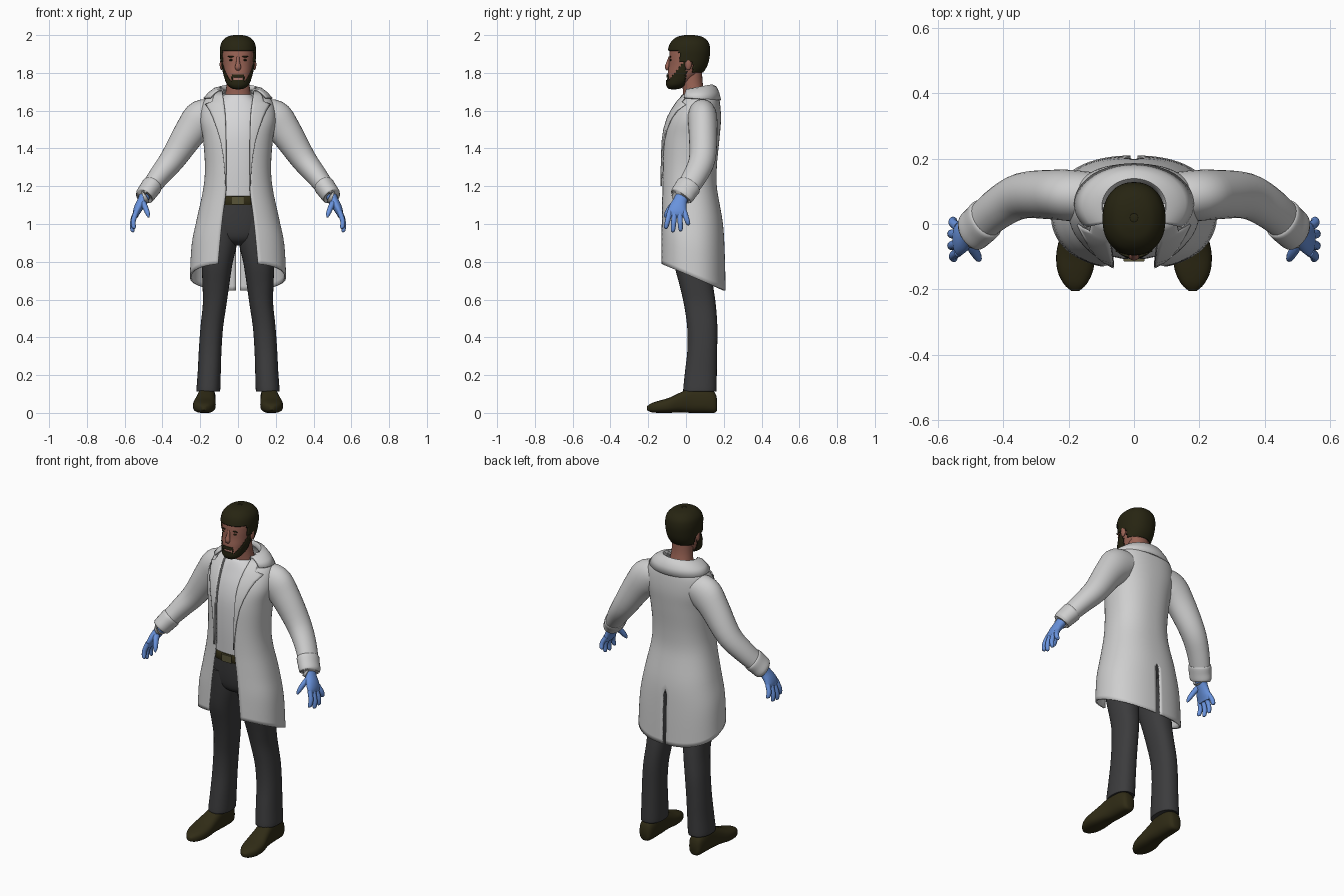
import bpy, bmesh, math
from mathutils import Vector as V

if "Cube" in bpy.data.objects:
    bpy.data.objects.remove(bpy.data.objects["Cube"])


def mat(name, r, g, b):
    m = bpy.data.materials.new(name)
    m.diffuse_color = (r, g, b, 1)
    m.use_nodes = True
    m.node_tree.nodes["Principled BSDF"].inputs["Base Color"].default_value = m.diffuse_color
    return m


WHITE = mat("coat_white", .62, .62, .62)
SHIRT = mat("shirt_white", .68, .68, .69)
GREY = mat("trouser_grey", .045, .045, .047)
HAIR = mat("hair_dark", .02, .018, .006)
SHOE = mat("shoe_brown", .03, .025, .008)
SKIN = mat("skin", .32, .125, .09)
LIP = mat("lips", .38, .17, .14)
GLOVE = mat("glove_blue", .14, .29, .72)
METAL = mat("buckle_metal", .10, .09, .04)


def smooth(rows, n=4):
    """Catmull-Rom resampling of parameter rows."""
    out = []
    for i in range(len(rows) - 1):
        p = [rows[max(0, min(len(rows) - 1, i + k))] for k in (-1, 0, 1, 2)]
        for s in range(n):
            u = s / n
            out.append([.5 * (2*b + (c-a)*u + (2*a-5*b+4*c-d)*u*u + (3*b-a-3*c+d)*u**3)
                        for a, b, c, d in zip(*p)])
    return out + [list(rows[-1])]


def surface(name, rings, mats, closed=True, cap=True, mirror=False, thick=0, keep=None, paint=None):
    """Skin a list of point rings into one object."""
    bm = bmesh.new()
    vs = [[bm.verts.new(p) for p in r] for r in rings]
    n = len(rings[0])
    for a, b in zip(vs, vs[1:]):
        for i in range(n if closed else n - 1):
            j = (i + 1) % n
            f = (a[i], a[j], b[j], b[i])
            c = sum((v.co for v in f), V()) / 4
            if keep is None or keep(c):
                face = bm.faces.new(f)
                if paint:
                    face.material_index = paint(c)
    if closed and cap:
        bm.faces.new(vs[0])
        bm.faces.new(vs[-1])
    bmesh.ops.delete(bm, geom=[v for v in bm.verts if not v.link_faces], context='VERTS')
    bmesh.ops.recalc_face_normals(bm, faces=bm.faces)
    if thick:  # open sheets must face away from the body axis
        out = 0
        for f in bm.faces:
            c = f.calc_center_median()
            out += f.normal.dot(V((c.x, c.y - .03, 0))) * f.calc_area()
        if out < 0:
            bmesh.ops.reverse_faces(bm, faces=bm.faces)
    me = bpy.data.meshes.new(name)
    bm.to_mesh(me)
    bm.free()
    for m in mats:
        me.materials.append(m)
    ob = bpy.data.objects.new(name, me)
    bpy.context.collection.objects.link(ob)
    if mirror:
        m = ob.modifiers.new("mirror", 'MIRROR')
        m.use_clip = True
        m.merge_threshold = .0005
    if thick:
        m = ob.modifiers.new("thickness", 'SOLIDIFY')
        m.thickness, m.offset = thick, 0
    bpy.ops.object.select_all(action='DESELECT')
    ob.select_set(True)
    bpy.context.view_layer.objects.active = ob
    bpy.ops.object.shade_smooth_by_angle(angle=math.radians(50))
    return ob


def oval(t, a, b, n=2.3):
    """Superellipse point; t = 0 points to the front."""
    s, c = math.sin(t), math.cos(t)
    return a * math.copysign(abs(s)**(2/n), s), -b * math.copysign(abs(c)**(2/n), c)


def body_rings(rows, seg=32, n=2.3, grow=0):
    """Horizontal rings from (z, centre x, half width, front y, back y)."""
    rings = []
    for z, cx, w, f, b in rows:
        pts = [oval(math.tau * i / seg, w + grow, (b - f) / 2 + grow, n) for i in range(seg)]
        rings.append([V((cx + x, (f + b) / 2 + y, z)) for x, y in pts])
    return rings


def tube(name, path, material, seg=20, mirror=True):
    """Tube along (x, y, z, radius across, radius along y)."""
    rows = smooth(path, 4)
    rings = []
    for i, r in enumerate(rows):
        d = V(rows[min(i + 1, len(rows) - 1)][:3]) - V(rows[max(i - 1, 0)][:3])
        side = d.normalized().cross(V((0, 1, 0))).normalized()
        up = side.cross(d).normalized()
        rings.append([V(r[:3]) + side * math.cos(a) * r[3] + up * math.sin(a) * r[4]
                      for a in (math.tau * k / seg for k in range(seg))])
    return surface(name, rings, [material], mirror=mirror)


def ball(name, loc, size, material, mirror=True):
    rows = [(loc[2] + size[2] * math.cos(a), loc[0], size[0] * math.sin(a),
             loc[1] - size[1] * math.sin(a), loc[1] + size[1] * math.sin(a))
            for a in (math.pi * (.03 + .94 * k / 10) for k in range(11))]
    return surface(name, body_rings(rows, 16, 2), [material], mirror=mirror)


# Coat: half shell from the front opening to the back seam
# (z, half width, front y, back y, opening half width)
COAT = smooth([(.735, .25, -.135, .205, .105), (.9, .24, -.133, .2, .092), (1.03, .213, -.13, .19, .08),
               (1.18, .18, -.126, .16, .063), (1.3, .17, -.124, .158, .063), (1.45, .18, -.118, .172, .064),
               (1.55, .196, -.095, .18, .066), (1.63, .185, -.052, .176, .073), (1.68, .15, -.01, .165, .08),
               (1.72, .1, .03, .14, .085)], 5)


def coat_row(z):
    for a, b in zip(COAT, COAT[1:]):
        if z <= b[0]:
            u = (z - a[0]) / (b[0] - a[0])
            return [p + (q - p) * u for p, q in zip(a, b)]
    return COAT[-1]


def angle_at(x, w):
    return math.asin(min(.97, x / w) ** 1.15)


rings = []
for z, w, f, b, o in COAT:
    t0, ring = angle_at(o, w), []
    for i in range(33):
        x, y = oval(t0 + (math.pi - t0) * i / 32, w, (b - f) / 2)
        y += (f + b) / 2
        x = max(x, .011) if z < 1.0 else (0 if i == 32 else x)   # rear vent
        drop = .43 * y * max(0, min(1, (1.15 - z) / .4))         # hem slopes down to the rear
        ring.append(V((x, y, z - drop)))
    rings.append(ring)
surface("coat", rings, [WHITE], closed=False, mirror=True, thick=.01)

# Lapels follow the coat front: (z, inner x, outer x)
rings = []
for z, xi, xo in [(1.2, .062, .066), (1.28, .062, .07), (1.36, .062, .078), (1.44, .063, .092), (1.5, .064, .11),
                  (1.56, .066, .132), (1.6, .069, .15), (1.63, .073, .172), (1.645, .075, .135),
                  (1.67, .079, .13), (1.7, .083, .11)]:
    _, w, f, b, _ = coat_row(z)
    ring = []
    for i in range(7):
        x = xi + (xo - xi) * i / 6
        y = oval(angle_at(x, w), w, (b - f) / 2)[1] + (f + b) / 2
        ring.append(V((x, y - .012, z + .002)))
    rings.append(ring)
surface("lapel", rings, [WHITE], closed=False, mirror=True, thick=.008)

# Collar folded over the shoulders: (half width, front y, back y, z front, z back)
rings = []
for w, f, b, zf, zb in [(.088, -.02, .125, 1.685, 1.715), (.1, -.03, .14, 1.705, 1.735),
                        (.125, -.04, .158, 1.705, 1.725), (.155, -.05, .172, 1.69, 1.695),
                        (.18, -.06, .182, 1.672, 1.655)]:
    ring = []
    for i in range(25):
        t = .95 + (math.pi - .95) * i / 24
        x, y = oval(t, w, (b - f) / 2, 2)
        k = (1 - math.cos(t)) / 2
        ring.append(V((0 if i == 24 else x, y + (f + b) / 2, zf + (zb - zf) * k)))
    rings.append(ring)
surface("collar", rings, [WHITE], closed=False, mirror=True, thick=.009)

# Sleeves and cuffs
tube("sleeve", [(.1, .085, 1.585, .07, .07), (.185, .087, 1.56, .1, .078), (.25, .09, 1.49, .086, .076),
                (.345, .086, 1.345, .068, .07), (.42, .045, 1.25, .056, .064),
                (.485, -.012, 1.163, .046, .058)], WHITE, 28)
tube("cuff", [(.452, .018, 1.207, .045, .055), (.455, .015, 1.203, .055, .067), (.475, -.005, 1.175, .053, .066),
              (.495, -.022, 1.148, .05, .064), (.497, -.024, 1.145, .038, .05)], WHITE, 28)

# Gloved hands
tube("palm", [(.488, -.015, 1.16, .03, .036), (.505, -.03, 1.125, .027, .037), (.525, -.042, 1.09, .024, .046),
              (.538, -.047, 1.06, .019, .052), (.543, -.048, 1.035, .011, .046)], GLOVE)
for name, y, tip in [("index_finger", -.085, (.553, -.108, .975)), ("middle_finger", -.06, (.56, -.07, .957)),
                     ("ring_finger", -.034, (.56, -.028, .962)), ("little_finger", -.009, (.555, .014, .995))]:
    base = V((.538, y, 1.065))
    mid = base.lerp(V(tip), .55) + V((.008, 0, 0))
    tube(name, [(*base, .014, .015), (*mid, .013, .0135), (*base.lerp(V(tip), .92), .011, .011),
                (*tip, .004, .004)], GLOVE, 12)
tube("thumb", [(.508, -.045, 1.12, .018, .02), (.492, -.078, 1.09, .015, .017),
               (.478, -.102, 1.055, .012, .013), (.473, -.112, 1.035, .004, .004)], GLOVE, 12)

# Shirt, belt and trousers
surface("shirt", body_rings(smooth([
    (1.14, 0, .15, -.1, .13), (1.3, 0, .15, -.108, .13), (1.45, 0, .155, -.105, .14), (1.55, 0, .15, -.085, .145),
    (1.63, 0, .125, -.052, .14), (1.67, 0, .085, -.032, .12), (1.685, 0, .07, -.02, .11)])), [SHIRT])
surface("belt", body_rings([(1.1, 0, .154, -.104, .134), (1.105, 0, .157, -.107, .137),
                            (1.143, 0, .157, -.107, .137), (1.148, 0, .152, -.102, .132)]), [SHOE])
surface("buckle", body_rings([(1.103, 0, .032, -.115, -.1), (1.145, 0, .032, -.115, -.1)], 24, 8), [METAL])
surface("trouser_top", body_rings(smooth([
    (.885, 0, .05, -.02, .1), (.92, 0, .13, -.07, .14), (1.0, 0, .16, -.09, .148), (1.12, 0, .15, -.1, .13)])), [GREY])
surface("trouser_leg", body_rings(smooth([
    (.115, .157, .058, -.01, .157), (.122, .157, .063, -.015, .162), (.22, .152, .061, -.005, .163),
    (.34, .147, .06, .008, .165), (.46, .138, .06, .006, .166), (.58, .123, .063, -.012, .157),
    (.68, .117, .071, -.035, .143), (.79, .11, .081, -.063, .135), (.92, .092, .09, -.078, .14),
    (1.02, .085, .075, -.085, .14)])), [GREY], mirror=True)

# Shoes: upright sections from (y, centre x, half width, bottom z, top z)
rings = []
for y, cx, w, lo, hi in smooth([(.164, .165, .022, .012, .075), (.15, .165, .038, 0, .11), (.1, .165, .046, 0, .135),
                                (.03, .167, .047, 0, .135), (-.03, .172, .053, .003, .108),
                                (-.09, .178, .06, 0, .08), (-.145, .18, .054, 0, .064),
                                (-.185, .18, .034, .004, .05), (-.206, .18, .011, .014, .035)]):
    pts = [oval(math.tau * i / 24, w, (hi - lo) / 2, 2.7) for i in range(24)]
    rings.append([V((cx + a, y, max(0, (lo + hi) / 2 + b))) for a, b in pts])
surface("shoe", rings, [SHOE], mirror=True)

# Neck and head
surface("neck", body_rings(smooth([(1.62, 0, .075, -.02, .11), (1.68, 0, .068, -.015, .103),
                                   (1.75, 0, .06, -.02, .088), (1.83, 0, .06, -.02, .085)]), 28, 2.1), [SKIN])
HEAD = smooth([(1.716, 0, .008, -.075, -.055), (1.72, 0, .028, -.09, -.035), (1.735, 0, .049, -.099, -.005),
               (1.755, 0, .06, -.1, .025), (1.78, 0, .068, -.098, .06), (1.805, 0, .075, -.096, .085),
               (1.84, 0, .081, -.091, .105), (1.88, 0, .085, -.089, .115), (1.92, 0, .086, -.085, .118),
               (1.955, 0, .078, -.072, .11), (1.98, 0, .055, -.045, .085), (1.99, 0, .028, -.012, .05),
               (1.992, 0, .006, .012, .026)], 6)


def mouth(c):
    return abs(c.x) < .027 and c.y < -.05 and 1.762 < c.z < 1.777


def hair_area(c):
    return c.z > 1.912 or (c.y > -.035 and c.z > 1.85) or (c.y > .035 and c.z > 1.80)


def beard_area(c):
    top = 1.792 if abs(c.x) < .033 else 1.772 + (c.y + .08) * 1.25
    return c.y < -.015 + (c.z - 1.72) * .2 and c.z < top and not mouth(c)


surface("head", body_rings(HEAD, 64, 2.2), [SKIN, LIP], paint=lambda c: int(mouth(c)))
hair = surface("hair", body_rings(HEAD, 64, 2.2, .006), [HAIR], cap=False, thick=.008, keep=hair_area)
hair.location.z = .004
surface("hair_crown", body_rings([(1.99, 0, .03, -.012, .05), (1.9985, 0, .014, .004, .034)], 32, 2), [HAIR])
surface("beard", body_rings(HEAD, 64, 2.2, .003), [HAIR], cap=False, thick=.006, keep=beard_area)

# Face details
tube("nose", [(0, -.086, 1.885, .007, .006), (0, -.094, 1.855, .01, .01), (0, -.1, 1.83, .016, .012),
              (0, -.096, 1.815, .01, .006)], SKIN, 14, False)
ball("ear", (.087, .012, 1.845), (.01, .018, .03), SKIN)
ball("eye", (.036, -.081, 1.868), (.012, .005, .005), HAIR)
ball("eyebrow", (.037, -.083, 1.886), (.02, .005, .004), HAIR)
